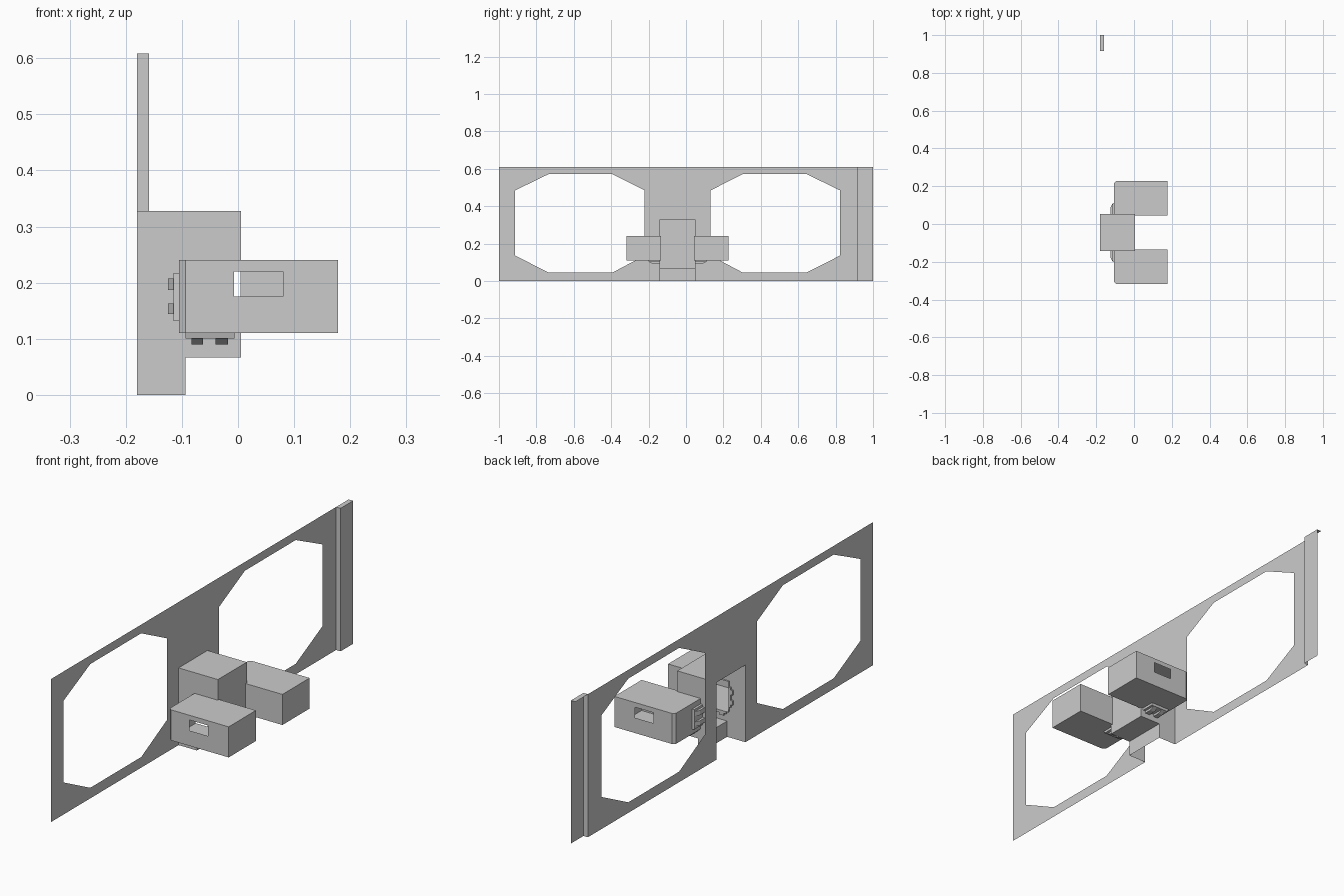
import bpy, bmesh

cube = bpy.data.objects.get("Cube")
if cube:
    bpy.data.objects.remove(cube, do_unlink=True)

grey = bpy.data.materials.new("light_grey")
grey.use_nodes = True
grey.diffuse_color = (0.6, 0.6, 0.6, 1)
grey.node_tree.nodes["Principled BSDF"].inputs["Base Color"].default_value = (0.6, 0.6, 0.6, 1)

C = -0.045                     # symmetry plane of the central housing
BACK, FRONT = -0.18, 0.005     # housing depth in x
HALF = 0.097                   # housing half width
TOP = 0.608                    # height of the sheet
ARM_BACK, ARM_FRONT = -0.105, 0.178
ARM_IN, ARM_OUT = 0.089, 0.272
ARM_LOW, ARM_HIGH = 0.11, 0.24
CHAMFER = 0.011
JOG_Y, JOG_X = 0.916, -0.159


def rect(u0, u1, v0, v1):
    return [(u0, v0), (u1, v0), (u1, v1), (u0, v1)]


def surface(bm, place, outline, *holes):
    """Flat sheet with optional holes; place maps (u, v) to a point."""
    if not holes:
        bm.faces.new([bm.verts.new(place(u, v)) for u, v in outline])
        return
    edges = []
    for loop in (outline, *holes):
        vs = [bm.verts.new(place(u, v)) for u, v in loop]
        edges += [bm.edges.new((a, b)) for a, b in zip(vs, vs[1:] + vs[:1])]
    bmesh.ops.triangle_fill(bm, use_beauty=True, use_dissolve=False, edges=edges)


def at_x(x):
    return lambda u, v: (x, u, v)


def at_y(y):
    return lambda u, v: (u, y, v)


def at_z(z):
    return lambda u, v: (u, v, z)


def finish(bm, name):
    bmesh.ops.remove_doubles(bm, verts=bm.verts, dist=0.0001)
    bmesh.ops.recalc_face_normals(bm, faces=bm.faces)
    me = bpy.data.meshes.new(name)
    bm.to_mesh(me)
    bm.free()
    me.materials.append(grey)
    ob = bpy.data.objects.new(name, me)
    bpy.context.collection.objects.link(ob)
    return ob


# Large sheet: two octagonal openings and a notch behind the housing
def octagon(side):
    half = [(0.176, 0.136), (0.176, 0.484), (0.348, 0.571), (0.69, 0.571),
            (0.869, 0.484), (0.869, 0.136), (0.69, 0.045), (0.348, 0.045)]
    return [(C + side * d, z) for d, z in half]


bm = bmesh.new()
outline = [(-1, 0), (C - HALF, 0), (C - HALF, 0.328), (C + HALF, 0.328),
           (C + HALF, 0), (JOG_Y, 0), (JOG_Y, TOP), (-1, TOP)]
surface(bm, at_x(BACK), outline, octagon(-1), octagon(1))
finish(bm, "window_sheet")

# Offset end flange with its step and top cap
bm = bmesh.new()
surface(bm, at_y(JOG_Y), rect(BACK, JOG_X, 0, TOP))
surface(bm, at_x(JOG_X), rect(JOG_Y, 1, 0, TOP))
surface(bm, at_z(TOP), rect(BACK, JOG_X, JOG_Y, 1))
finish(bm, "end_flange")

# Hollow central housing, open at the back and bottom
bm = bmesh.new()
STEP_X, STEP_Z, ROOF = -0.094, 0.067, 0.328
profile = [(BACK, 0), (STEP_X, 0), (STEP_X, STEP_Z), (FRONT, STEP_Z),
           (FRONT, ROOF), (BACK, ROOF)]
for s in (-1, 1):
    surface(bm, at_y(C + s * HALF), profile,
            rect(ARM_BACK, FRONT - 0.0005, ARM_LOW, ARM_HIGH))
for (x0, z0), (x1, z1) in zip(profile[1:], profile[2:]):
    bm.faces.new([bm.verts.new(p) for p in (
        (x0, C - HALF, z0), (x1, C - HALF, z1), (x1, C + HALF, z1), (x0, C + HALF, z0))])
finish(bm, "central_housing")


# Hollow side boxes, each with a window and a chamfered rear corner
def side_box(s, name):
    bm = bmesh.new()
    y_in, y_out = C + s * ARM_IN, C + s * ARM_OUT
    y_cut, x_cut = y_out - s * CHAMFER, ARM_BACK + CHAMFER
    plan = [(ARM_BACK, y_in), (ARM_FRONT, y_in), (ARM_FRONT, y_out),
            (x_cut, y_out), (ARM_BACK, y_cut)]
    surface(bm, at_z(ARM_LOW), plan)
    surface(bm, at_z(ARM_HIGH), plan)
    surface(bm, at_y(y_out), rect(x_cut, ARM_FRONT, ARM_LOW, ARM_HIGH),
            rect(-0.007, 0.08, 0.175, 0.22))
    surface(bm, at_y(y_in), rect(FRONT, ARM_FRONT, ARM_LOW, ARM_HIGH))
    surface(bm, at_x(ARM_FRONT), rect(y_in, y_out, ARM_LOW, ARM_HIGH))
    surface(bm, at_x(ARM_BACK), rect(y_in, y_cut, ARM_LOW, ARM_HIGH))
    surface(bm, lambda u, v: (ARM_BACK + u, y_cut + s * u, v),
            rect(0, CHAMFER, ARM_LOW, ARM_HIGH))
    finish(bm, name)


# Raised block on a side box: slopes off at its outer end
def block(bm, place, a0, a1, h0, h1, d_end, slope):
    ends = []
    for a in (a0, a1):
        pts = [(ARM_IN, h0), (d_end, h0), (d_end - slope, h1), (ARM_IN, h1)]
        ends.append([bm.verts.new(place(a, d, h)) for d, h in pts])
    bm.faces.new(ends[0])
    bm.faces.new(ends[1])
    for i in range(4):
        j = (i + 1) % 4
        bm.faces.new((ends[0][i], ends[0][j], ends[1][j], ends[1][i]))


def fittings(s, side):
    def below(a, d, h):
        return (a, C + s * d, ARM_LOW - h)

    def behind(a, d, h):
        return (ARM_BACK - h, C + s * d, a)

    for place, plate, pins, label in (
            (below, (-0.094, -0.006), ((-0.083, -0.062), (-0.04, -0.018)), "lower"),
            (behind, (0.132, 0.217), ((0.144, 0.163), (0.187, 0.207)), "rear")):
        bm = bmesh.new()
        block(bm, place, *plate, 0, 0.01, 0.156, 0.003)
        for pin in pins:
            block(bm, place, *pin, 0.01, 0.02, 0.15, 0.02)
        finish(bm, f"{side}_{label}_connector")


for s, side in ((-1, "front"), (1, "rear")):
    side_box(s, side + "_side_box")
    fittings(s, side)
